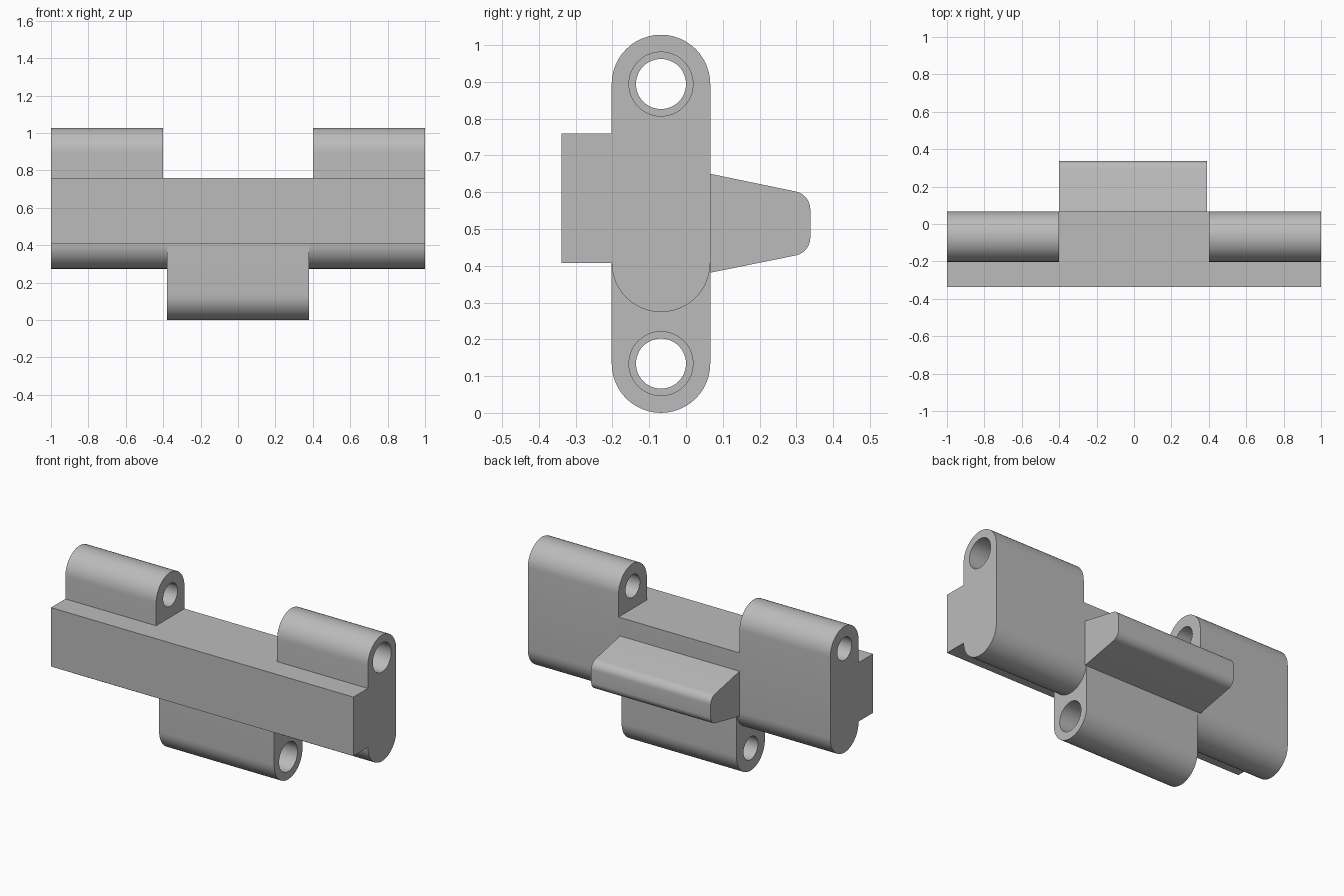
import bpy
import bmesh
import math

cube = bpy.data.objects.get("Cube")
if cube:
    bpy.data.objects.remove(cube, do_unlink=True)

grey = bpy.data.materials.new("plain_grey")
grey.use_nodes = True
COLOUR = (0.5, 0.5, 0.5, 1)
grey.diffuse_color = COLOUR
grey.node_tree.nodes["Principled BSDF"].inputs["Base Color"].default_value = COLOUR

AXIS_Y = -0.068            # shared y of both pin axes
R = 0.134                  # knuckle radius
LOW, BEND, HIGH = R, 0.408, 0.894   # arc centre heights
BAR_TOP = 0.76
BORE, WIDE_BORE = 0.068, 0.087


def arc(cy, cz, r, start, end, steps=24):
    """Points of an arc in the y-z plane, angles in degrees."""
    return [(cy + r * math.cos(math.radians(start + (end - start) * i / steps)),
             cz + r * math.sin(math.radians(start + (end - start) * i / steps)))
            for i in range(steps + 1)]


def prism(name, profile, x0, x1):
    """Extrude a y-z profile from x0 to x1."""
    bm = bmesh.new()
    face = bm.faces.new([bm.verts.new((x0, y, z)) for y, z in profile])
    ext = bmesh.ops.extrude_face_region(bm, geom=[face])
    moved = [v for v in ext["geom"] if isinstance(v, bmesh.types.BMVert)]
    bmesh.ops.translate(bm, verts=moved, vec=(x1 - x0, 0, 0))
    bmesh.ops.recalc_face_normals(bm, faces=bm.faces)
    mesh = bpy.data.meshes.new(name)
    bm.to_mesh(mesh)
    bm.free()
    obj = bpy.data.objects.new(name, mesh)
    mesh.materials.append(grey)
    bpy.context.collection.objects.link(obj)
    return obj


def activate(obj):
    bpy.ops.object.select_all(action='DESELECT')
    obj.select_set(True)
    bpy.context.view_layer.objects.active = obj


def smooth(obj):
    activate(obj)
    bpy.ops.object.shade_smooth_by_angle(angle=math.radians(20))


def bore(obj, z, r, x0, x1):
    """Cut a round pin hole along x."""
    cutter = prism("bore_cutter", arc(AXIS_Y, z, r, 0, 352.5, 47), x0, x1)
    cutter.hide_render = True
    mod = obj.modifiers.new("bore", 'BOOLEAN')
    mod.operation = 'DIFFERENCE'
    mod.solver = 'EXACT'
    mod.object = cutter
    activate(obj)
    bpy.ops.object.modifier_apply(modifier=mod.name)
    bpy.data.objects.remove(cutter, do_unlink=True)


# Rounded undersides and tops shared by the knuckles
lower_end = arc(AXIS_Y, LOW, R, 180, 360)
bend_end = arc(AXIS_Y, BEND, R, 180, 360)
upper_end = arc(AXIS_Y, HIGH, R, 0, 180)
back, front = AXIS_Y + R, AXIS_Y - R

# Upper knuckles at both ends
right_knuckle = prism("left_upper_knuckle", bend_end + upper_end, 0.4, 1)
left_knuckle = prism("right_upper_knuckle", bend_end + upper_end, -1, -0.4)
bore(right_knuckle, HIGH, BORE, 0.3, 1.1)
bore(right_knuckle, HIGH, WIDE_BORE, 0.7, 1.1)
bore(left_knuckle, HIGH, BORE, -1.1, -0.3)

# Lower middle knuckle
middle_knuckle = prism("lower_knuckle", lower_end + [(back, BEND), (front, BEND)],
                       -0.38, 0.38)
bore(middle_knuckle, LOW, BORE, -0.5, 0.5)
bore(middle_knuckle, LOW, WIDE_BORE, 0, 0.5)

# Middle web joining the knuckles
web = prism("middle_web", bend_end + [(back, BAR_TOP), (front, BAR_TOP)], -0.4, 0.4)

# Long front bar
bar = prism("front_bar", [(-0.338, BEND), (front, BEND),
                          (front, BAR_TOP), (-0.338, BAR_TOP)], -1, 1)

# Tapered finger tab with a rounded tip
tip = (arc(0.288, 0.477, 0.05, -79, 0, 10) + arc(0.288, 0.553, 0.05, 0, 79, 10))
tab = prism("finger_tab", [(back, 0.381)] + tip + [(back, 0.65)], -0.4, 0.39)

for part in (right_knuckle, left_knuckle, middle_knuckle, web, bar, tab):
    smooth(part)
